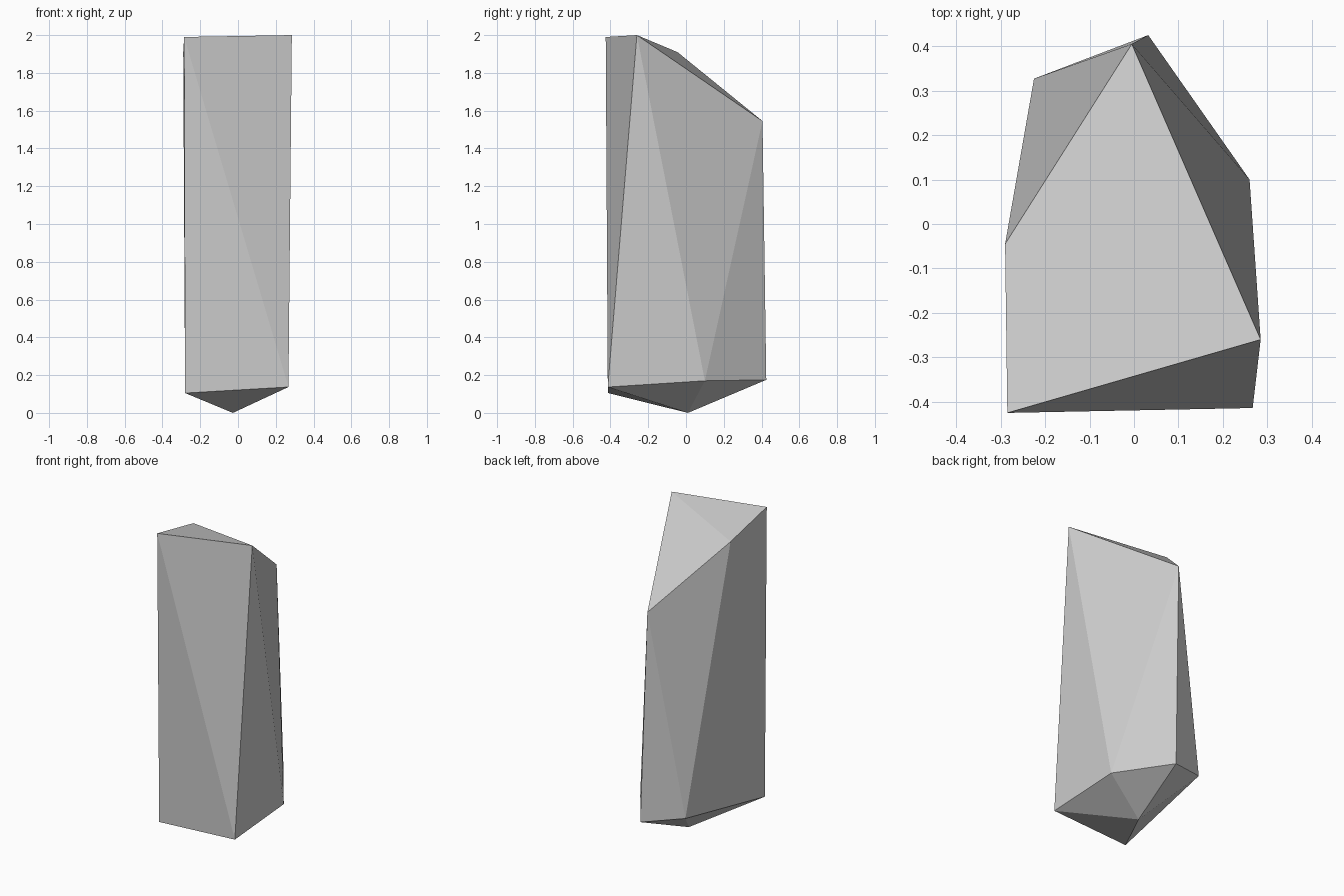
import bpy
import bmesh

if "Cube" in bpy.data.objects:
    bpy.data.objects.remove(bpy.data.objects["Cube"])

# Crystal corners: slanted top facet, lower girdle, and bottom point
top = [(-0.285, -0.425, 1.99), (0.285, -0.26, 2.0),
       (-0.005, 0.405, 1.545), (-0.29, -0.045, 1.91)]
girdle = [(-0.28, -0.412, 0.105), (0.267, -0.414, 0.137),
          (0.26, 0.10, 0.17), (0.032, 0.425, 0.175), (-0.225, 0.327, 0.23)]
point = [(-0.027, 0.01, 0.0)]

# Wrap the corners in a faceted shell
bm = bmesh.new()
for co in top + girdle + point:
    bm.verts.new(co)
bmesh.ops.convex_hull(bm, input=bm.verts[:])
bmesh.ops.recalc_face_normals(bm, faces=bm.faces[:])

mesh = bpy.data.meshes.new("crystal_shard")
bm.to_mesh(mesh)
bm.free()
shard = bpy.data.objects.new("crystal_shard", mesh)
bpy.context.collection.objects.link(shard)
